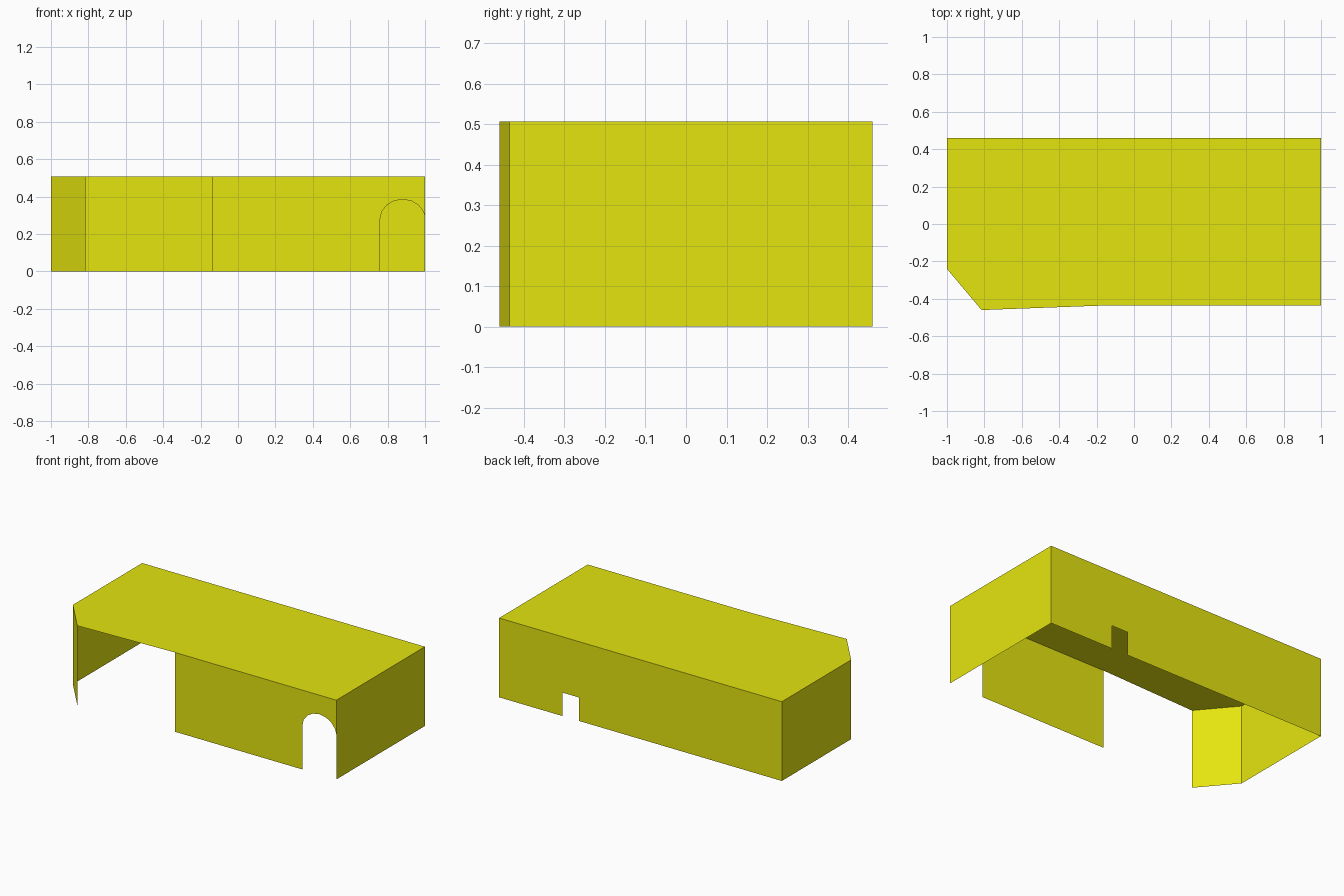
import bpy
import math

cube = bpy.data.objects.get("Cube")
if cube:
    bpy.data.objects.remove(cube, do_unlink=True)

yellow = bpy.data.materials.new("yellow")
yellow.use_nodes = True
colour = (0.78, 0.78, 0.005, 1)
yellow.diffuse_color = colour
yellow.node_tree.nodes["Principled BSDF"].inputs["Base Color"].default_value = colour

HEIGHT = 0.507
BACK = 0.46
FRONT = -0.435


def sheet(name, points):
    """One flat panel from its outline, anticlockwise seen from outside."""
    mesh = bpy.data.meshes.new(name)
    mesh.from_pydata(points, [], [range(len(points))])
    mesh.materials.append(yellow)
    obj = bpy.data.objects.new(name, mesh)
    bpy.context.collection.objects.link(obj)
    return obj


def wall(name, start, end, opening=()):
    """Upright panel from start to end; opening is a list of (x, z) cut from its foot."""
    (ax, ay), (bx, by) = start, end
    foot = [(ax, ay, 0)]
    foot += [(x, ay, z) for x, z in opening]
    if not opening or opening[-1][0] != bx:
        foot.append((bx, by, 0))
    return sheet(name, foot + [(bx, by, HEIGHT), (ax, ay, HEIGHT)])


# Plan corners, anticlockwise from above
back_left, back_right = (1, BACK), (-1, BACK)
side_right, chamfer_end = (-1, -0.24), (-0.815, -0.46)
front_start, front_left = (-0.14, FRONT), (1, FRONT)
plan = [back_left, back_right, side_right, chamfer_end, front_start, front_left]

# Roof
sheet("roof", [(x, y, HEIGHT) for x, y in plan])

# Plain walls, leaving the wide front bay open
wall("right_wall", back_right, side_right)
wall("chamfer_wall", side_right, chamfer_end)
wall("left_wall", front_left, back_left)

# Back wall with a small square doorway
wall("back_wall", back_left, back_right,
     [(0.55, 0), (0.55, 0.15), (0.435, 0.15), (0.435, 0)])

# Front wall with an arched doorway running to the corner
steps = 8
arch = [(0.76, 0)]
for i in range(steps):
    a = math.pi * (1 - i / steps)
    arch.append((0.88 + 0.12 * math.cos(a), 0.28 + 0.105 * math.sin(a)))
arch.append((1, 0.29))
wall("front_wall", front_start, front_left, arch)
